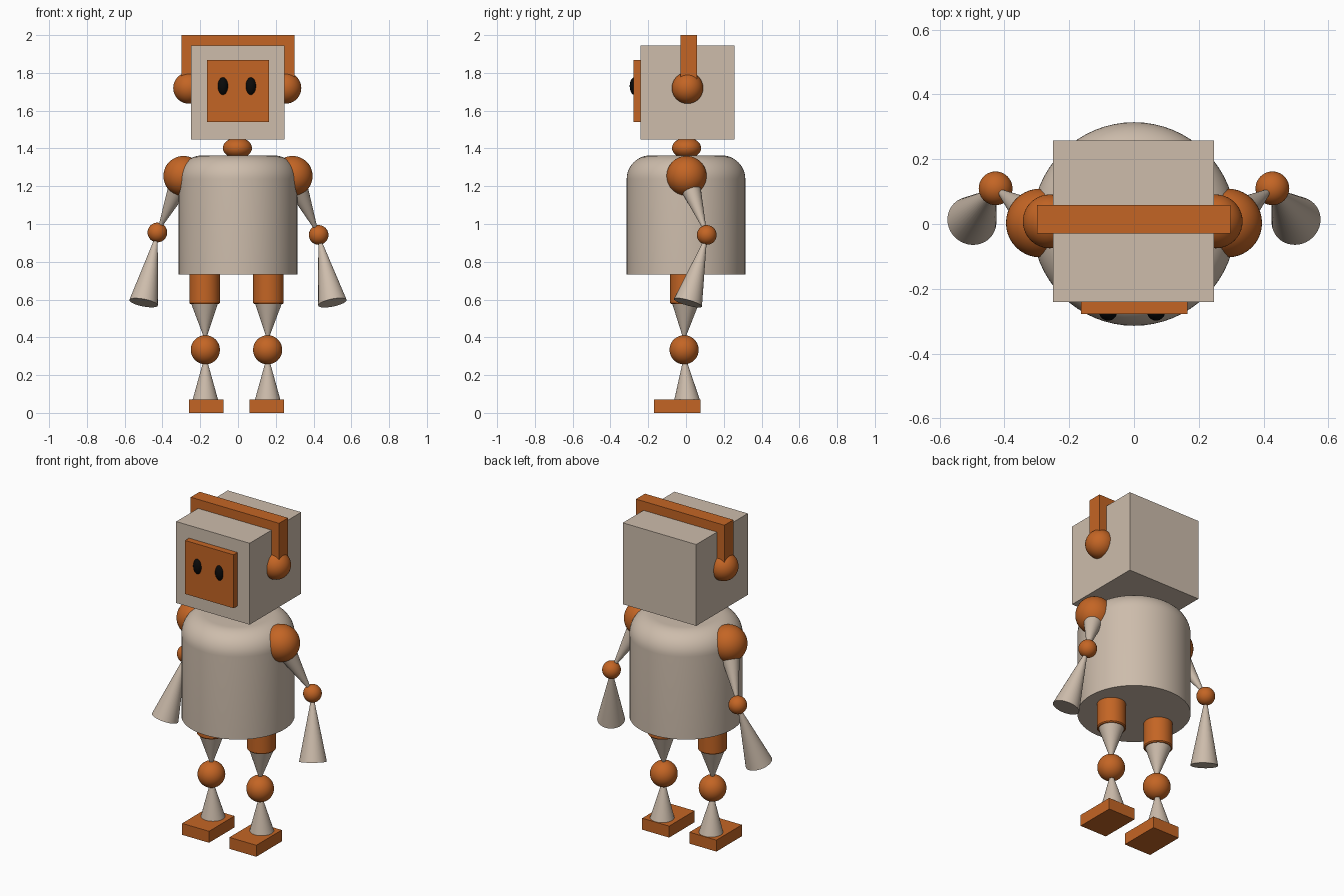
import bpy, bmesh, math
from mathutils import Vector, Matrix

cube = bpy.data.objects.get("Cube")
if cube:
    bpy.data.objects.remove(cube, do_unlink=True)


def material(name, rgb):
    m = bpy.data.materials.new(name)
    m.use_nodes = True
    m.diffuse_color = (*rgb, 1)
    bsdf = next(n for n in m.node_tree.nodes if n.type == 'BSDF_PRINCIPLED')
    bsdf.inputs["Base Color"].default_value = (*rgb, 1)
    return m


BEIGE = material("warm beige", (0.61, 0.505, 0.41))
ORANGE = material("burnt orange", (0.55, 0.13, 0.018))
BLACK = material("black", (0.003, 0.003, 0.003))


def finish(name, bm, mat, smooth=True):
    bmesh.ops.recalc_face_normals(bm, faces=bm.faces)
    me = bpy.data.meshes.new(name)
    bm.to_mesh(me)
    bm.free()
    me.materials.append(mat)
    if smooth:
        me.shade_smooth()
        me.set_sharp_from_angle(angle=math.radians(35))
    ob = bpy.data.objects.new(name, me)
    bpy.context.collection.objects.link(ob)
    return ob


def box(name, lo, hi, mat):
    lo, hi = Vector(lo), Vector(hi)
    bm = bmesh.new()
    bmesh.ops.create_cube(bm, size=1, matrix=Matrix.Translation((lo + hi) / 2)
                          @ Matrix.Diagonal((*(hi - lo), 1)))
    return finish(name, bm, mat, smooth=False)


def ball(name, centre, radii, mat):
    if not isinstance(radii, tuple):
        radii = (radii,) * 3
    bm = bmesh.new()
    bmesh.ops.create_uvsphere(bm, u_segments=40, v_segments=24, radius=1,
                              matrix=Matrix.Translation(centre) @ Matrix.Diagonal((*radii, 1)))
    return finish(name, bm, mat)


def cone(name, base, tip, radius, mat):
    """Cone with its wide end at base and a near-pointed end at tip."""
    base, tip = Vector(base), Vector(tip)
    axis = tip - base
    turn = axis.to_track_quat('Z', 'Y').to_matrix().to_4x4()
    bm = bmesh.new()
    bmesh.ops.create_cone(bm, cap_ends=True, segments=40, radius1=radius, radius2=0.002,
                          depth=axis.length,
                          matrix=Matrix.Translation((base + tip) / 2) @ turn)
    return finish(name, bm, mat)


def lathe(name, centre, profile, mat, steps=64):
    """Spin (radius, z) points around a vertical axis."""
    bm = bmesh.new()
    verts = [bm.verts.new((r, 0, z)) for r, z in profile]
    edges = [bm.edges.new(p) for p in zip(verts, verts[1:])]
    bmesh.ops.spin(bm, geom=verts + edges, cent=(0, 0, 0), axis=(0, 0, 1),
                   angle=math.tau, steps=steps)
    bmesh.ops.remove_doubles(bm, verts=bm.verts, dist=1e-5)
    ob = finish(name, bm, mat)
    ob.location = centre
    return ob


# Head and face
box("head", (-0.25, -0.24, 1.447), (0.247, 0.258, 1.945), BEIGE)
box("face_plate", (-0.164, -0.278, 1.54), (0.165, -0.23, 1.867), ORANGE)
for side, x in (("right", -0.08), ("left", 0.068)):
    ball(side + "_eye", (x, -0.27, 1.73), (0.028, 0.028, 0.048), BLACK)

# Headband arch with an ear ball on each end
bm = bmesh.new()
arch = [(-0.30, 1.72), (-0.30, 2.0), (0.298, 2.0), (0.298, 1.72),
        (0.23, 1.72), (0.23, 1.92), (-0.23, 1.92), (-0.23, 1.72)]
front = bm.faces.new([bm.verts.new((x, -0.029, z)) for x, z in arch])
ext = bmesh.ops.extrude_face_region(bm, geom=[front])
bmesh.ops.translate(bm, vec=(0, 0.087, 0),
                    verts=[g for g in ext["geom"] if isinstance(g, bmesh.types.BMVert)])
finish("headband", bm, ORANGE, smooth=False)
for side, x in (("right", -0.26), ("left", 0.252)):
    ball(side + "_ear", (x, 0.008, 1.72), 0.083, ORANGE)

# Neck and rounded-top torso
ball("neck", (-0.003, 0.003, 1.402), (0.077, 0.077, 0.055), ORANGE)
R, TOP, BEVEL = 0.314, 1.363, 0.125
arc = [(R - BEVEL + BEVEL * math.cos(a), TOP - BEVEL + BEVEL * math.sin(a))
       for a in (math.pi / 2 * i / 12 for i in range(13))]
lathe("torso", (0, 0, 0), [(0, 0.733), (R, 0.733)] + arc + [(0, TOP)], BEIGE)

# Arms
for side, s, elbow_z in (("right", -1, 0.955), ("left", 1, 0.942)):
    shoulder = Vector((s * 0.289, 0.003, 1.254))
    elbow = Vector((s * 0.427, 0.11, elbow_z))
    hand = Vector((s * 0.50, 0.01, 0.583))
    ball(side + "_shoulder", shoulder, 0.106, ORANGE)
    cone(side + "_upper_arm", shoulder.lerp(elbow, 0.1), elbow, 0.06, BEIGE)
    ball(side + "_elbow", elbow, 0.052, ORANGE)
    cone(side + "_forearm", hand, elbow, 0.077, BEIGE)

# Legs
thigh = [(0, 0.577), (0.076, 0.577), (0.081, 0.583), (0.081, 0.80), (0, 0.80)]
for side, hip_x, knee_x, foot_x in (("right", -0.177, -0.173, -0.168),
                                    ("left", 0.161, 0.157, 0.152)):
    lathe(side + "_thigh", (hip_x, -0.003, 0), thigh, ORANGE, steps=40)
    cone(side + "_lower_thigh", (hip_x, -0.003, 0.585), (knee_x, -0.01, 0.385), 0.073, BEIGE)
    ball(side + "_knee", (knee_x, -0.01, 0.334), 0.077, ORANGE)
    cone(side + "_shin", (knee_x, 0.005, 0.06), (knee_x, -0.008, 0.305), 0.07, BEIGE)
    box(side + "_foot", (foot_x - 0.091, -0.17, 0), (foot_x + 0.091, 0.076, 0.07), ORANGE)
